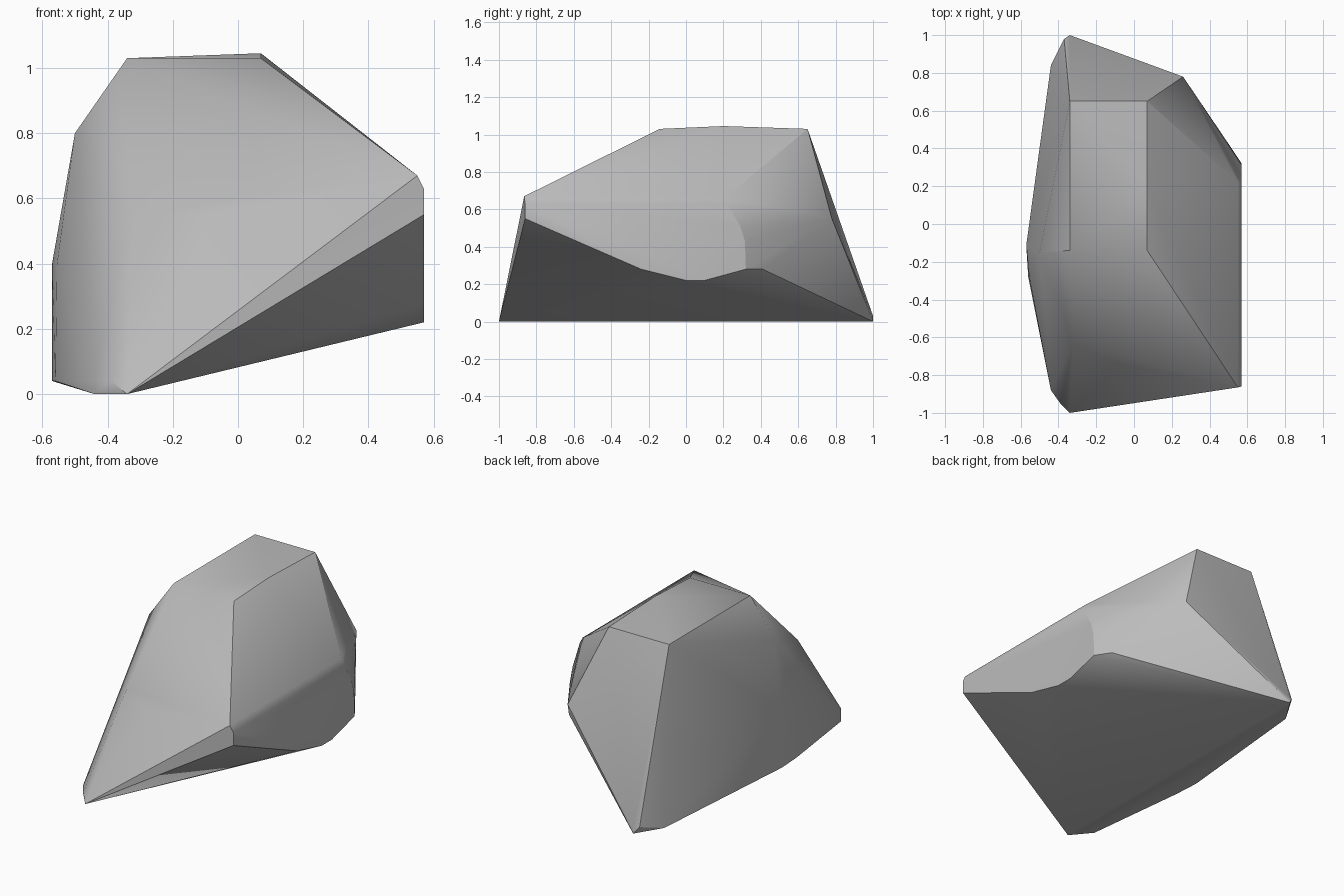
import bpy
import bmesh
from math import radians

cube = bpy.data.objects.get("Cube")
if cube:
    bpy.data.objects.remove(cube, do_unlink=True)

# One plain stone colour
stone = bpy.data.materials.new("grey_stone")
stone.use_nodes = True
grey = (0.5, 0.5, 0.5, 1)
stone.diffuse_color = grey
stone.node_tree.nodes["Principled BSDF"].inputs["Base Color"].default_value = grey

# Corner points of the chipped boulder, grouped by region
crown = [(x, y, 1.03) for x in (-0.34, 0.07) for y in (-0.14, 0.65)]
crown += [(0.07, 0.2, 1.045)]
right_flat = [(0.57, y, z) for y, z in (
    (-0.86, 0.63), (-0.86, 0.55), (-0.24, 0.28), (0, 0.22), (0.1, 0.22),
    (0.32, 0.28), (0.315, 0.43), (0.29, 0.51), (0.22, 0.63))]
right_bevel = [(0.55, -0.865, 0.67), (0.55, 0.22, 0.67)]
back = [(0.26, 0.78, 0.55), (0.51, 0.41, 0.28), (-0.34, 1, 0.03), (-0.37, 0.98, 0.04)]
base = [(-0.34, -1, 0), (-0.34, 1, 0), (-0.44, -0.88, 0), (-0.44, 0.84, 0)]
front = [(-0.44, -0.88, 0.04), (-0.39, -0.95, 0.04),
         (-0.32, -0.63, 0.565), (-0.08, -0.74, 0.55)]
left_flank = [(-0.5, -0.15, 0.8), (-0.57, -0.11, 0.4), (-0.57, -0.12, 0.04),
              (-0.555, -0.28, 0.4), (-0.56, -0.28, 0.04)]

# Wrap the corners in a convex skin
bm = bmesh.new()
for co in crown + right_flat + right_bevel + back + base + front + left_flank:
    bm.verts.new(co)
hull = bmesh.ops.convex_hull(bm, input=bm.verts)
loose = {g for g in hull["geom_interior"] + hull["geom_unused"]
         if isinstance(g, bmesh.types.BMVert)}
bmesh.ops.delete(bm, geom=list(loose), context="VERTS")
bmesh.ops.dissolve_limit(bm, angle_limit=radians(1), verts=bm.verts, edges=bm.edges)
bmesh.ops.recalc_face_normals(bm, faces=bm.faces)

mesh = bpy.data.meshes.new("boulder")
bm.to_mesh(mesh)
bm.free()
mesh.materials.append(stone)
boulder = bpy.data.objects.new("boulder", mesh)
bpy.context.collection.objects.link(boulder)

# Soft shading across shallow facets, crisp along the ridges
bpy.context.view_layer.objects.active = boulder
boulder.select_set(True)
bpy.ops.object.shade_smooth_by_angle(angle=radians(30))
